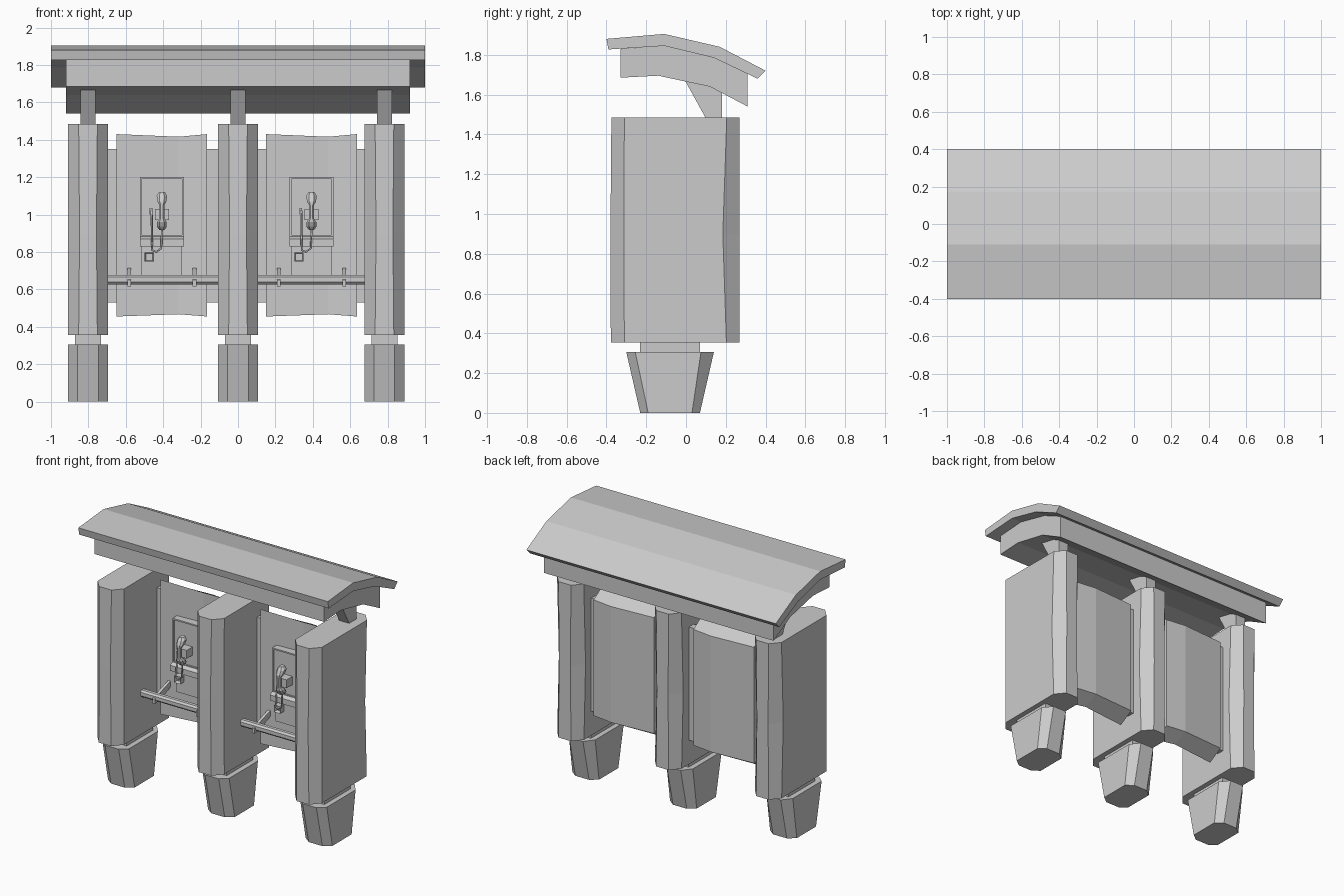
import bpy, bmesh
from mathutils import Vector


def loft(name, rings):
    """Closed solid through rings that share a point count."""
    bm = bmesh.new()
    vs = [[bm.verts.new(p) for p in r] for r in rings]
    n = len(rings[0])
    for a, b in zip(vs, vs[1:]):
        for i in range(n):
            j = (i + 1) % n
            bm.faces.new((a[i], a[j], b[j], b[i]))
    bm.faces.new(vs[0])
    bm.faces.new(vs[-1])
    bmesh.ops.recalc_face_normals(bm, faces=bm.faces)
    me = bpy.data.meshes.new(name)
    bm.to_mesh(me)
    bm.free()
    ob = bpy.data.objects.new(name, me)
    bpy.context.collection.objects.link(ob)
    return ob


def extrude_x(name, x0, x1, profile):
    return loft(name, [[(x, y, z) for y, z in profile] for x in (x0, x1)])


def box(name, x0, x1, y0, y1, z0, z1):
    return extrude_x(name, x0, x1, [(y0, z0), (y1, z0), (y1, z1), (y0, z1)])


def octagon(cx, y0, y1, z, hx, inner, c0, c1):
    """Long octagon in plan with chamfered front and back."""
    return [(cx - inner, y0, z), (cx + inner, y0, z), (cx + hx, y0 + c0, z),
            (cx + hx, y1 - c1, z), (cx + inner, y1, z), (cx - inner, y1, z),
            (cx - hx, y1 - c1, z), (cx - hx, y0 + c0, z)]


def tube(name, pts, r):
    cu = bpy.data.curves.new(name, 'CURVE')
    cu.dimensions = '3D'
    cu.bevel_depth = r
    cu.bevel_resolution = 0
    cu.use_fill_caps = True
    sp = cu.splines.new('POLY')
    sp.points.add(len(pts) - 1)
    for p, co in zip(sp.points, pts):
        p.co = (*co, 1)
    ob = bpy.data.objects.new(name, cu)
    bpy.context.collection.objects.link(ob)
    return ob


# Curved canopy and the ceiling beam under it
extrude_x("roof", -1, 1, [
    (-0.40, 1.88), (-0.11, 1.905), (0.17, 1.84), (0.40, 1.72),
    (0.36, 1.68), (0.14, 1.785), (-0.11, 1.845), (-0.39, 1.827)])
extrude_x("roof_underside", -0.92, 0.92, [
    (-0.33, 1.83), (-0.11, 1.846), (0.14, 1.786), (0.31, 1.705),
    (0.31, 1.54), (0.12, 1.64), (-0.14, 1.695), (-0.33, 1.685)])

# Three divider posts with feet, necks and roof brackets
for cx in (-0.802, 0.0, 0.783):
    loft("foot", [octagon(cx, -0.23, 0.07, 0.0, 0.107, 0.055, 0.04, 0.04),
                  octagon(cx, -0.30, 0.14, 0.305, 0.107, 0.055, 0.045, 0.065)])
    box("neck", cx - 0.07, cx + 0.07, -0.23, 0.07, 0.30, 0.36)
    loft("divider", [octagon(cx, -0.378, 0.27, 0.355, 0.107, 0.05, 0.068, 0.067),
                     octagon(cx, -0.38, 0.27, 0.90, 0.107, 0.045, 0.068, 0.085),
                     octagon(cx, -0.375, 0.27, 1.485, 0.107, 0.05, 0.065, 0.065)])
    extrude_x("roof_bracket", cx - 0.04, cx + 0.04,
              [(-0.01, 1.68), (0.10, 1.48), (0.18, 1.48), (0.18, 1.64)])

# Two booths
for cx, rail0, rail1 in ((-0.407, -0.70, -0.10), (0.393, 0.10, 0.68)):
    # Back panel, bowed slightly to the rear, on a wider slab
    loft("back_panel", [[(cx + dx, 0.04 + b, 0.455 + b * 0.6),
                         (cx + dx, 0.15 + b, 0.52),
                         (cx + dx, 0.15 + b, 1.36),
                         (cx + dx, 0.04 + b, 1.43 - b * 0.7)]
                        for dx, b in ((-0.242, 0), (0.09, 0.02), (0.242, 0))])
    box("panel_slab", rail0, rail1, 0.065, 0.12, 0.53, 1.35)

    # Equipment box with a raised rim, shelf and lower plate
    box("phone_box", cx - 0.117, cx + 0.117, 0.008, 0.08, 0.88, 1.20)
    for s in (-1, 1):
        xm = cx + s * 0.113
        box("box_rim_side", xm - 0.005, xm + 0.005, -0.002, 0.02, 0.88, 1.20)
        zm = 1.04 + s * 0.155
        box("box_rim_end", cx - 0.113, cx + 0.113, -0.002, 0.02, zm - 0.005, zm + 0.005)
    extrude_x("shelf", cx - 0.117, cx + 0.117,
              [(-0.03, 0.83), (0.07, 0.83), (0.07, 0.885), (0.0, 0.885), (-0.03, 0.87)])
    box("lower_plate", cx - 0.108, cx + 0.108, 0.025, 0.08, 0.66, 0.84)

    # Handset: stretched octagonal sections along a bent path, on its cradle
    rings = []
    for z, y, hx, hy in ((1.12, -0.055, 0.016, 0.02), (1.10, -0.06, 0.028, 0.03),
                         (1.07, -0.075, 0.024, 0.028), (1.05, -0.09, 0.013, 0.014),
                         (0.98, -0.09, 0.013, 0.014), (0.96, -0.075, 0.026, 0.028),
                         (0.935, -0.06, 0.026, 0.03), (0.918, -0.055, 0.014, 0.02)):
        rings.append(octagon(cx, y - hy, y + hy, z, hx, hx * 0.5, hy * 0.5, hy * 0.5))
    loft("handset", rings)
    box("cradle", cx - 0.038, cx + 0.038, -0.06, 0.01, 0.97, 1.03)

    # Cord, hook lever and coin tray
    tube("cord", [(cx, -0.055, 0.92), (cx - 0.003, -0.06, 0.82), (cx - 0.03, -0.06, 0.80),
                  (cx - 0.052, -0.055, 0.81), (cx - 0.055, -0.03, 1.02),
                  (cx - 0.055, 0.01, 1.02)], 0.006)
    box("hook_lever", cx - 0.065, cx - 0.05, -0.03, 0.01, 1.0, 1.035)
    tray = box("coin_tray", cx - 0.092, cx - 0.042, -0.02, 0.04, 0.748, 0.798)
    bm = bmesh.new()
    bm.from_mesh(tray.data)
    front = min(bm.faces, key=lambda f: f.calc_center_median().y)
    bmesh.ops.inset_individual(bm, faces=[front], thickness=0.01)
    bmesh.ops.translate(bm, verts=front.verts, vec=Vector((0, 0.025, 0)))
    bm.to_mesh(tray.data)
    bm.free()

    # Leaning rail on two slanted arms
    extrude_x("rail", rail0, rail1, [
        (-0.125, 0.64), (-0.112, 0.627), (-0.088, 0.627), (-0.075, 0.64),
        (-0.075, 0.665), (-0.088, 0.677), (-0.112, 0.677), (-0.125, 0.665)])
    for s in (-1, 1):
        ax = cx + s * 0.175
        extrude_x("rail_arm", ax - 0.01, ax + 0.01, [
            (-0.135, 0.615), (-0.06, 0.625), (0.05, 0.675),
            (0.05, 0.715), (-0.06, 0.68), (-0.135, 0.65)])
